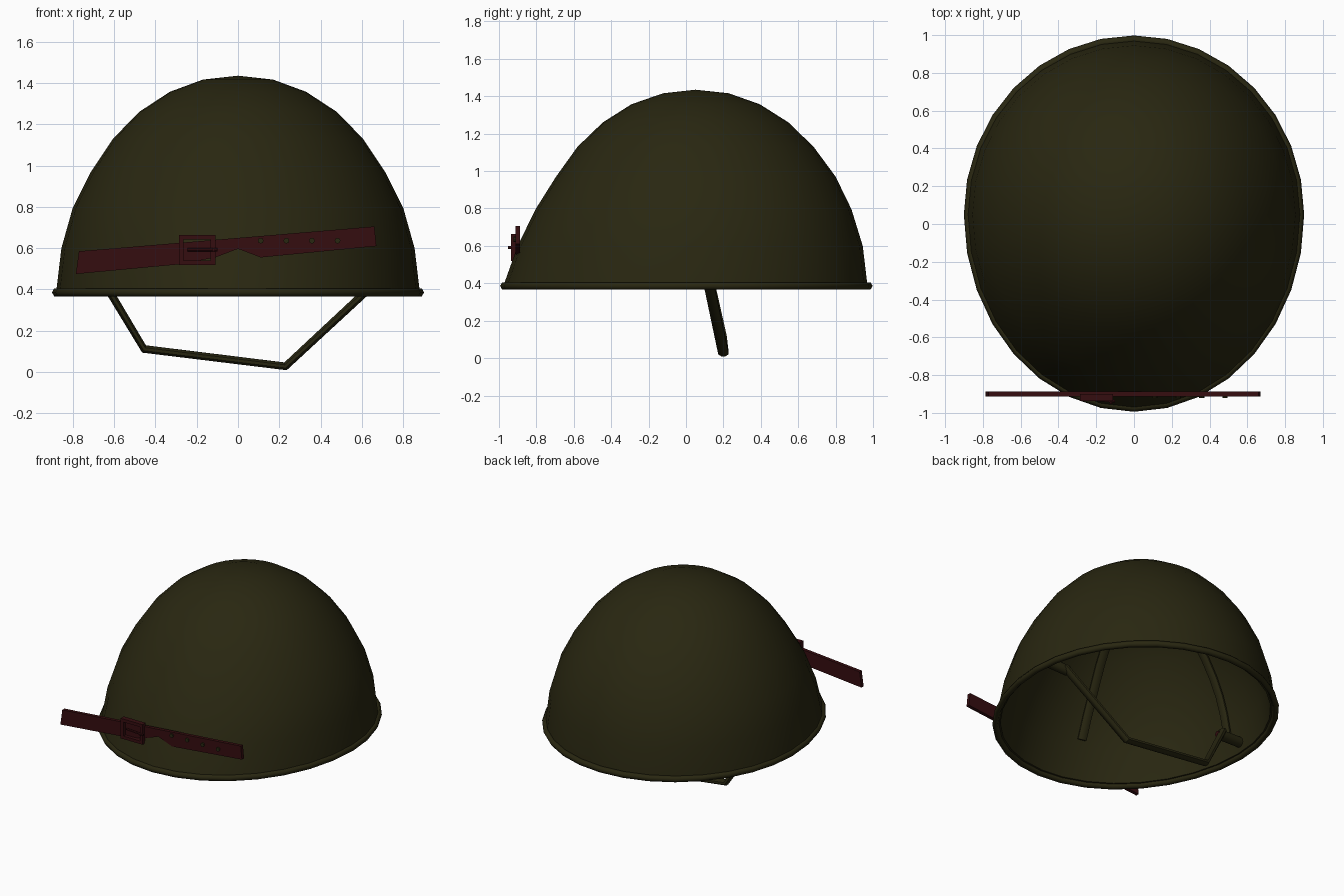
import bpy, bmesh, math
from mathutils import Vector

if "Cube" in bpy.data.objects:
    bpy.data.objects.remove(bpy.data.objects["Cube"])

def material(name, rgb):
    m = bpy.data.materials.new(name)
    m.diffuse_color = (*rgb, 1)
    m.use_nodes = True
    m.node_tree.nodes["Principled BSDF"].inputs["Base Color"].default_value = m.diffuse_color
    return m

OLIVE = material("dark olive", (0.022, 0.020, 0.0055))
RED = material("dark red leather", (0.036, 0.004, 0.005))

def finish(name, bm, mat, angle=40):
    bmesh.ops.recalc_face_normals(bm, faces=bm.faces)
    me = bpy.data.meshes.new(name)
    bm.to_mesh(me)
    bm.free()
    ob = bpy.data.objects.new(name, me)
    bpy.context.collection.objects.link(ob)
    me.materials.append(mat)
    bpy.ops.object.select_all(action='DESELECT')
    ob.select_set(True)
    bpy.context.view_layer.objects.active = ob
    if angle:
        bpy.ops.object.shade_smooth_by_angle(angle=math.radians(angle))
    return ob

def loft(bm, rings, wrap=False):
    n = len(rings[0])
    pairs = list(zip(rings, rings[1:])) + ([(rings[-1], rings[0])] if wrap else [])
    for a, b in pairs:
        for i in range(n):
            j = (i + 1) % n
            bm.faces.new((a[i], a[j], b[j], b[i]))

def strip(name, pts, width_dirs, w, t, mat, sides=8):
    """Sweep a flattened round section along a path."""
    bm = bmesh.new()
    rings = []
    for i, p in enumerate(pts):
        a, b = pts[max(i - 1, 0)], pts[min(i + 1, len(pts) - 1)]
        tan = (b - a).normalized()
        side = width_dirs[i] - tan * width_dirs[i].dot(tan)
        side.normalize()
        nor = tan.cross(side)
        ring = []
        for k in range(sides):
            ang = 2 * math.pi * (k + 0.5) / sides
            ring.append(bm.verts.new(p + side * math.cos(ang) * w / 2 + nor * math.sin(ang) * t / 2))
        rings.append(ring)
    loft(bm, rings)
    bm.faces.new(rings[0])
    bm.faces.new(rings[-1])
    return finish(name, bm, mat)

def plate(name, outline, y0, y1, mat):
    """Extrude an outline in x,z from y0 to y1."""
    bm = bmesh.new()
    f = bm.faces.new([bm.verts.new((x, y0, z)) for x, z in outline])
    r = bmesh.ops.extrude_face_region(bm, geom=[f])
    for v in r["geom"]:
        if isinstance(v, bmesh.types.BMVert):
            v.co.y = y1
    return finish(name, bm, mat, 0)

def cylinder(name, a, b, r, mat, sides=10):
    d = Vector(b) - Vector(a)
    bm = bmesh.new()
    bmesh.ops.create_cone(bm, cap_ends=True, segments=sides, radius1=r, radius2=r, depth=d.length)
    rot = d.to_track_quat('Z', 'Y').to_matrix().to_4x4()
    bmesh.ops.transform(bm, matrix=rot, verts=bm.verts)
    bmesh.ops.translate(bm, vec=(Vector(a) + Vector(b)) / 2, verts=bm.verts)
    return finish(name, bm, mat)

# Shell rows: height, side radius, back radius, front radius
ROWS = [(0.39, .880, .920, 1.025), (0.60, .855, .895, .950), (0.795, .800, .835, .855),
        (0.97, .712, .750, .745), (1.13, .605, .632, .630), (1.26, .478, .498, .495),
        (1.357, .330, .345, .342), (1.416, .170, .178, .172)]
N, CY, TOP = 32, 0.05, 1.435

def on_row(row, ang, s=1.0):
    z, rx, rb, rf = row
    y = math.sin(ang)
    return Vector((rx * s * math.cos(ang), CY + y * s * (rb if y > 0 else rf), 0.39 + (z - 0.39) * s))

# Helmet shell: outer and inner skin joined at the lower edge
bm = bmesh.new()
skins = []
for s in (1.0, 0.965):
    skins.append([[bm.verts.new(on_row(r, 2 * math.pi * i / N, s)) for i in range(N)] for r in ROWS])
    apex = bm.verts.new((0, CY, 0.39 + (TOP - 0.39) * s))
    last = skins[-1][-1]
    for i in range(N):
        bm.faces.new((last[i], last[(i + 1) % N], apex))
loft(bm, skins[0])
loft(bm, skins[1])
loft(bm, [skins[0][0], skins[1][0]])
finish("helmet_shell", bm, OLIVE, 60)

# Rolled rim around the lower edge
bm = bmesh.new()
rings = []
for k in range(6):
    a = math.pi * k / 3
    d, dz = 0.022 * math.cos(a), 0.022 * math.sin(a)
    rings.append([bm.verts.new(on_row((0.39, .879 + d, .926 + d, 1.022 + d), 2 * math.pi * i / N)
                               + Vector((0, 0, dz - 0.004))) for i in range(N)])
loft(bm, rings, wrap=True)
finish("rim", bm, OLIVE, 65)

# Two inner harness bands crossing under the crown
def wall(ang, e):
    f = min(e / (math.pi / 2) * 8, 7.999)
    i = int(f)
    a = ROWS[i]
    b = ROWS[i + 1] if i < 7 else (TOP, 0, 0, 0)
    return on_row([p + (q - p) * (f - i) for p, q in zip(a, b)], ang, 0.945)

def band(name, a0, a1, e0, e1):
    pts = [wall(a0, e0 + (math.radians(88) - e0) * i / 10) for i in range(11)]
    pts += [wall(a1, math.radians(88) + (e1 - math.radians(88)) * i / 10) for i in range(11)]
    w = Vector((-math.sin(a0), math.cos(a0), 0))
    strip(name, pts, [w] * len(pts), 0.065, 0.03, OLIVE)

R = math.radians
band("harness_band_side", R(4), R(184), R(4), R(9))
band("harness_band_long", R(74), R(254), R(4), R(14))

# Chin strap hanging below the shell
pts = [Vector(p) for p in ((-.67, .11, .47), (-.455, .19, .112), (.23, .20, .028), (.69, .11, .455))]
strip("chin_strap", pts, [Vector((0, 1, 0))] * 4, 0.06, 0.042, OLIVE)

# Anchors and rivets holding the strap to the shell
for s, name in ((-1, "left"), (1, "right")):
    cylinder(name + "_strap_anchor", (s * .65, .10, .44), (s * .85, .08, .46), 0.035, OLIVE)
    cylinder(name + "_strap_rivet", (s * .63, .10, .435), (s * .655, .10, .44), 0.022, RED)

# Leather belt with a notch where the two ends overlap
belt = [(-.77, .585), (-.785, .475), (-.28, .522), (-.11, .555), (0, .597),
        (.11, .555), (.67, .61), (.66, .705)]
plate("belt", belt, -0.912, -0.887, RED)

# Buckle frame and prong
x0, x1, z0, z1, b = -.285, -.11, .518, .663, .022
for name, box in (("left", (x0, x0 + b, z0, z1)), ("right", (x1 - b, x1, z0, z1)),
                  ("lower", (x0 + b, x1 - b, z0, z0 + b)), ("upper", (x0 + b, x1 - b, z1 - b, z1))):
    l, r, lo, hi = box
    plate("buckle_" + name, [(l, lo), (r, lo), (r, hi), (l, hi)], -0.936, -0.90, RED)
cylinder("buckle_prong", (-.245, -.925, .592), (-.10, -.94, .592), 0.008, RED, 6)
cylinder("buckle_pin", (-.12, -.952, .592), (-.12, -.86, .592), 0.008, RED, 6)

# Belt studs
for i in range(4):
    x = .11 + .124 * i
    cylinder(f"belt_stud_{i + 1}", (x, -.90, .636), (x, -.922, .636), 0.014, OLIVE, 8)
